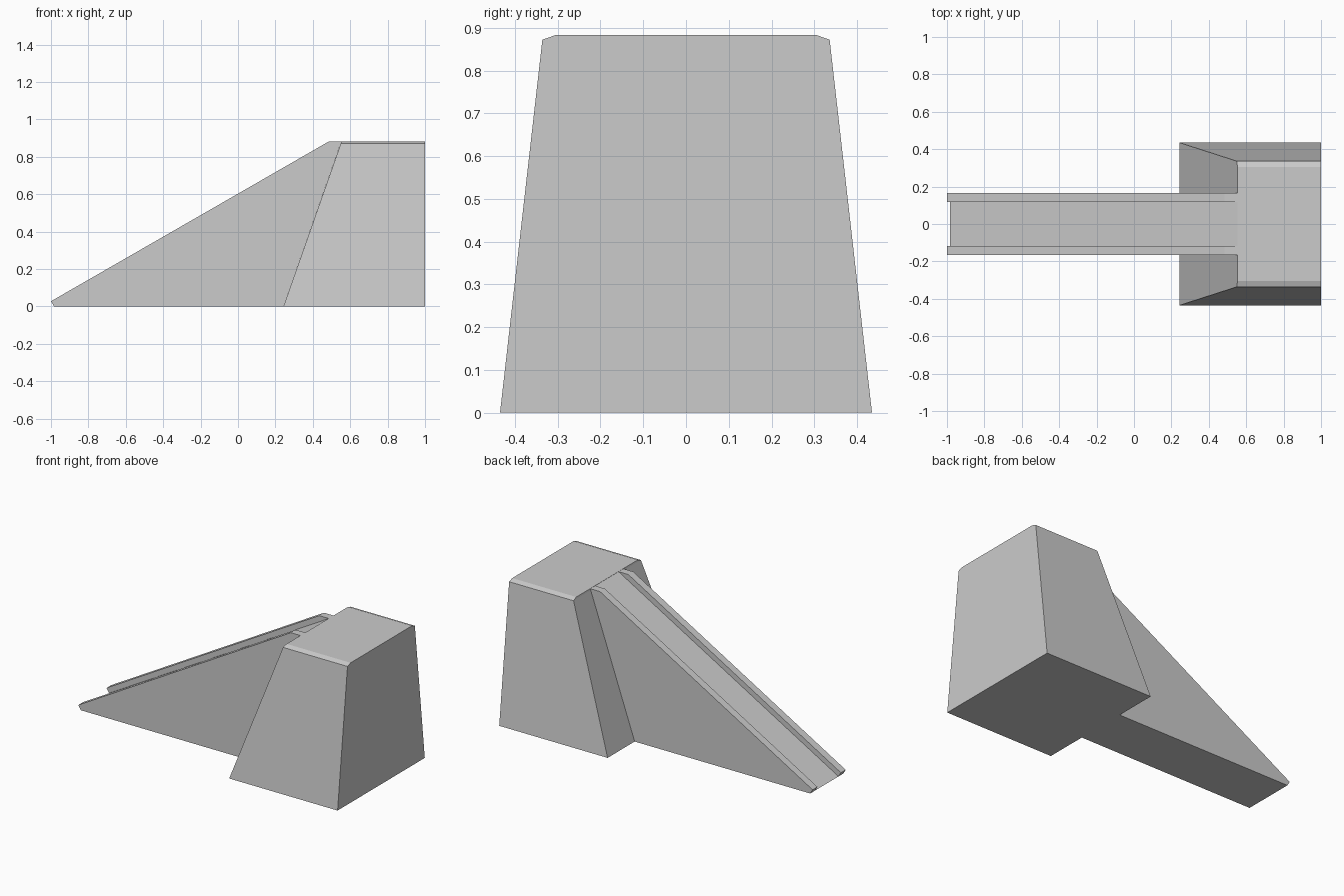
import bpy
import bmesh

cube = bpy.data.objects.get("Cube")
if cube:
    bpy.data.objects.remove(cube, do_unlink=True)

# One plain grey for the whole model
grey = bpy.data.materials.new("plain grey")
grey.use_nodes = True
colour = (0.6, 0.6, 0.6, 1)
grey.diffuse_color = colour
grey.node_tree.nodes["Principled BSDF"].inputs["Base Color"].default_value = colour


def finish(name, bm):
    bmesh.ops.recalc_face_normals(bm, faces=bm.faces)
    mesh = bpy.data.meshes.new(name)
    bm.to_mesh(mesh)
    bm.free()
    mesh.materials.append(grey)
    obj = bpy.data.objects.new(name, mesh)
    bpy.context.collection.objects.link(obj)
    return obj


def loft(name, rings):
    """Join matching rings of points and cap both ends."""
    bm = bmesh.new()
    loops = [[bm.verts.new(p) for p in ring] for ring in rings]
    for low, high in zip(loops, loops[1:]):
        for i in range(len(low)):
            j = (i + 1) % len(low)
            bm.faces.new((low[i], low[j], high[j], high[i]))
    bm.faces.new(loops[0])
    bm.faces.new(loops[-1])
    return finish(name, bm)


def side_prism(name, profile, y0, y1):
    """Extrude an x-z profile across y."""
    return loft(name, [[(x, y, z) for x, z in profile] for y in (y0, y1)])


def level(x, half_width, z):
    w = half_width
    return [(x, -w, z), (1, -w, z), (1, w, z), (x, w, z)]


TOP = 0.883

# Tapered tower with chamfered long top edges
loft("tower", [level(0.243, 0.435, 0), level(0.55, 0.336, 0.872),
               level(0.553, 0.305, TOP)])

# Sloping bed between the rails
side_prism("ramp_bed", [(-0.983, 0), (0.243, 0), (0.553, TOP - 0.001)],
           -0.117, 0.117)

# Raised side walls of the ramp
rail = [(-1, 0.028), (-0.983, 0), (0.243, 0), (0.553, TOP - 0.001),
        (0.485, TOP - 0.001)]
for name, side in (("left_rail", -1), ("right_rail", 1)):
    side_prism(name, rail, side * 0.117, side * 0.165)
